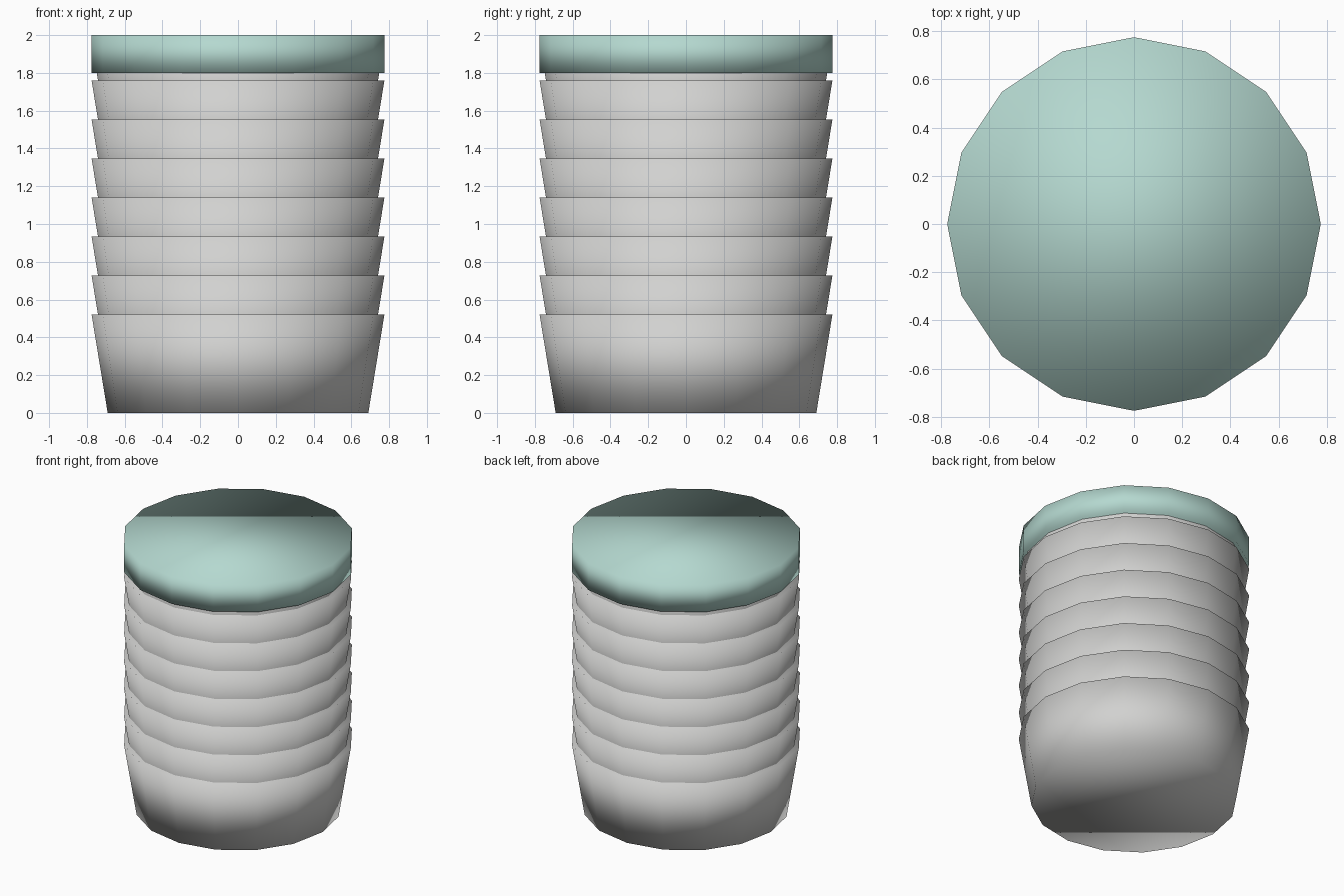
import bpy
import bmesh
from mathutils import Matrix

default = bpy.data.objects.get("Cube")
if default:
    bpy.data.objects.remove(default, do_unlink=True)

SIDES = 16
RIM_RADIUS = 0.775
BASE_RADIUS = 0.69
CUP_HEIGHT = 0.52
CUP_STEP = 0.2065
CUP_COUNT = 8
LID_BOTTOM, LID_TOP = 1.8, 2.0


def make_material(name, colour):
    mat = bpy.data.materials.new(name)
    mat.use_nodes = True
    mat.diffuse_color = (*colour, 1)
    mat.node_tree.nodes["Principled BSDF"].inputs["Base Color"].default_value = (*colour, 1)
    return mat


def tapered_drum(name, bottom, top, radius_bottom, radius_top, mat):
    """Closed drum with smooth shading over the whole surface."""
    mesh = bpy.data.meshes.new(name)
    bm = bmesh.new()
    bmesh.ops.create_cone(
        bm, cap_ends=True, segments=SIDES,
        radius1=radius_bottom, radius2=radius_top, depth=top - bottom,
        matrix=Matrix.Translation((0, 0, (top - bottom) / 2)))
    for face in bm.faces:
        face.smooth = True
    bm.to_mesh(mesh)
    bm.free()
    mesh.materials.append(mat)
    obj = bpy.data.objects.new(name, mesh)
    obj.location.z = bottom
    bpy.context.collection.objects.link(obj)
    return obj


cup_grey = make_material("cup_grey", (0.64, 0.64, 0.63))
lid_green = make_material("lid_pale_green", (0.46, 0.69, 0.63))

# Stack of nested cups
for i in range(CUP_COUNT):
    z = i * CUP_STEP
    tapered_drum(f"cup_{i + 1}", z, z + CUP_HEIGHT, BASE_RADIUS, RIM_RADIUS, cup_grey)

# Lid covering the rim of the top cup
tapered_drum("lid", LID_BOTTOM, LID_TOP, RIM_RADIUS, RIM_RADIUS, lid_green)
